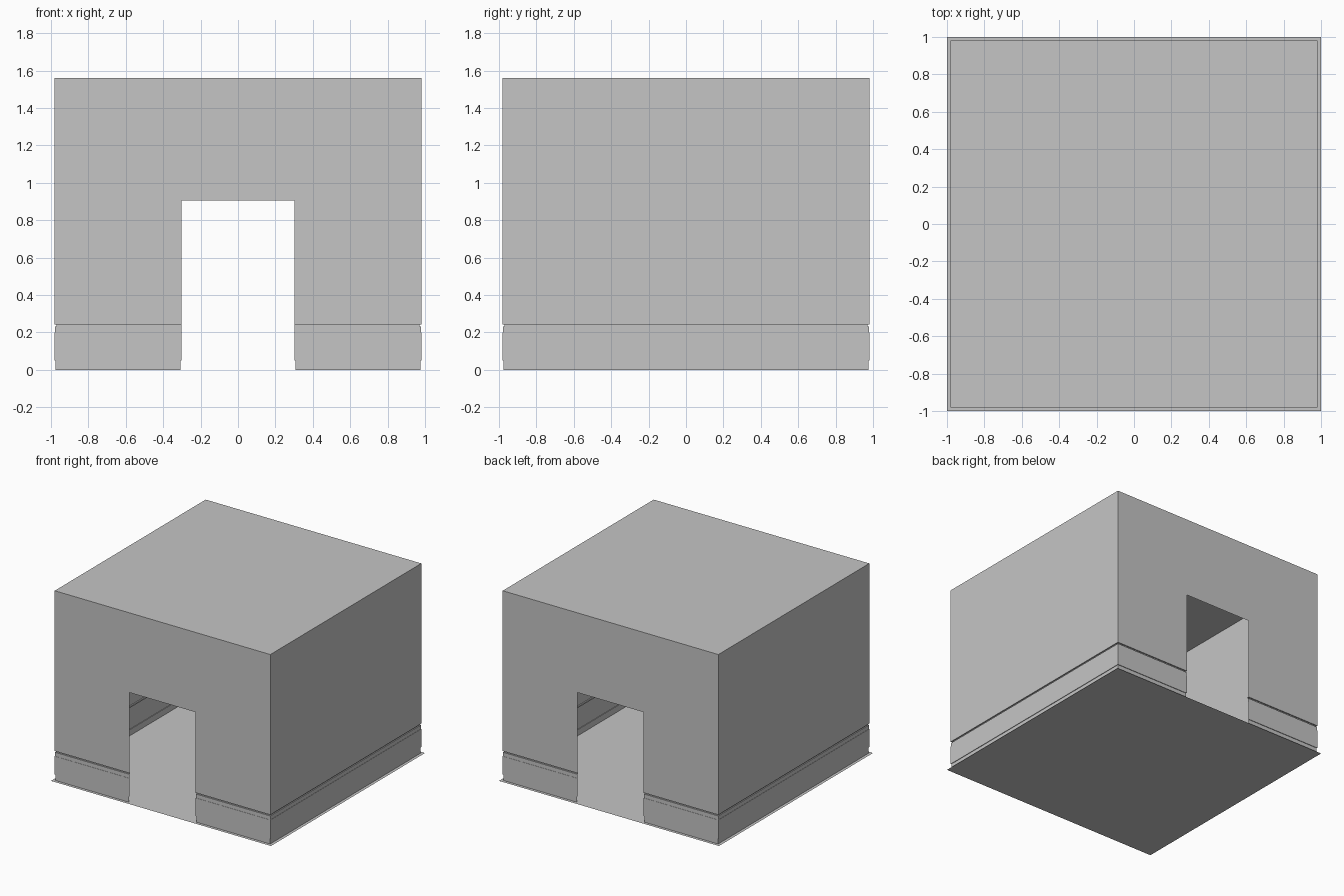
import bpy
import bmesh
from math import pi
from mathutils import Matrix, Vector

cube = bpy.data.objects.get("Cube")
if cube:
    bpy.data.objects.remove(cube, do_unlink=True)

# One plain grey for every part
GREY = (0.56, 0.56, 0.56, 1.0)
grey = bpy.data.materials.new("plain_grey")
grey.use_nodes = True
grey.diffuse_color = GREY
grey.node_tree.nodes["Principled BSDF"].inputs["Base Color"].default_value = GREY

HALF = 0.98       # half width of the walls
DOOR = 0.302      # half width of each doorway
DOOR_TOP = 0.905
ROOF = 1.56

# Wall section from the ground up: height and inset from the wall face
SECTION = [(0, 0.005), (0.05, 0.005), (0.05, 0), (0.2, 0), (0.2, 0.002),
           (0.232, 0.002), (0.232, 0.01), (0.243, 0.01), (0.243, 0),
           (DOOR_TOP, 0), (ROOF, 0)]


def finish(name, bm):
    bmesh.ops.remove_doubles(bm, verts=bm.verts, dist=0.0001)
    mesh = bpy.data.meshes.new(name)
    bm.to_mesh(mesh)
    bm.free()
    mesh.materials.append(grey)
    obj = bpy.data.objects.new(name, mesh)
    bpy.context.collection.objects.link(obj)
    return obj


def add_strip(bm, low, high, turn):
    """Join two level rows, given as (x start, x end, y, z)."""
    corners = [(low[0], low[2], low[3]), (low[1], low[2], low[3]),
               (high[1], high[2], high[3]), (high[0], high[2], high[3])]
    bm.faces.new([bm.verts.new(turn @ Vector(c)) for c in corners])


def wall(name, quarter_turns, has_door):
    bm = bmesh.new()
    turn = Matrix.Rotation(quarter_turns * pi / 2, 3, 'Z')
    for (z0, in0), (z1, in1) in zip(SECTION, SECTION[1:]):
        r0, r1 = HALF - in0, HALF - in1
        if has_door and z1 <= DOOR_TOP:
            # the foot of the wall also steps back at the door jambs
            d0 = DOOR + (in0 if z0 <= 0.05 else 0)
            d1 = DOOR + (in1 if z1 <= 0.05 else 0)
            add_strip(bm, (-r0, -d0, -r0, z0), (-r1, -d1, -r1, z1), turn)
            add_strip(bm, (d0, r0, -r0, z0), (d1, r1, -r1, z1), turn)
        else:
            add_strip(bm, (-r0, r0, -r0, z0), (-r1, r1, -r1, z1), turn)
    return finish(name, bm)


def slab(name, half, z):
    bm = bmesh.new()
    bmesh.ops.create_grid(bm, x_segments=1, y_segments=1, size=half,
                          matrix=Matrix.Translation((0, 0, z)))
    return finish(name, bm)


# Four thin walls, with doorways at front and back
for i, side in enumerate(("front", "left", "back", "right")):
    wall(side + "_wall", i, side in ("front", "back"))

# Flat roof and the slightly wider floor
slab("roof", HALF, ROOF)
slab("floor", 1.0, 0)
